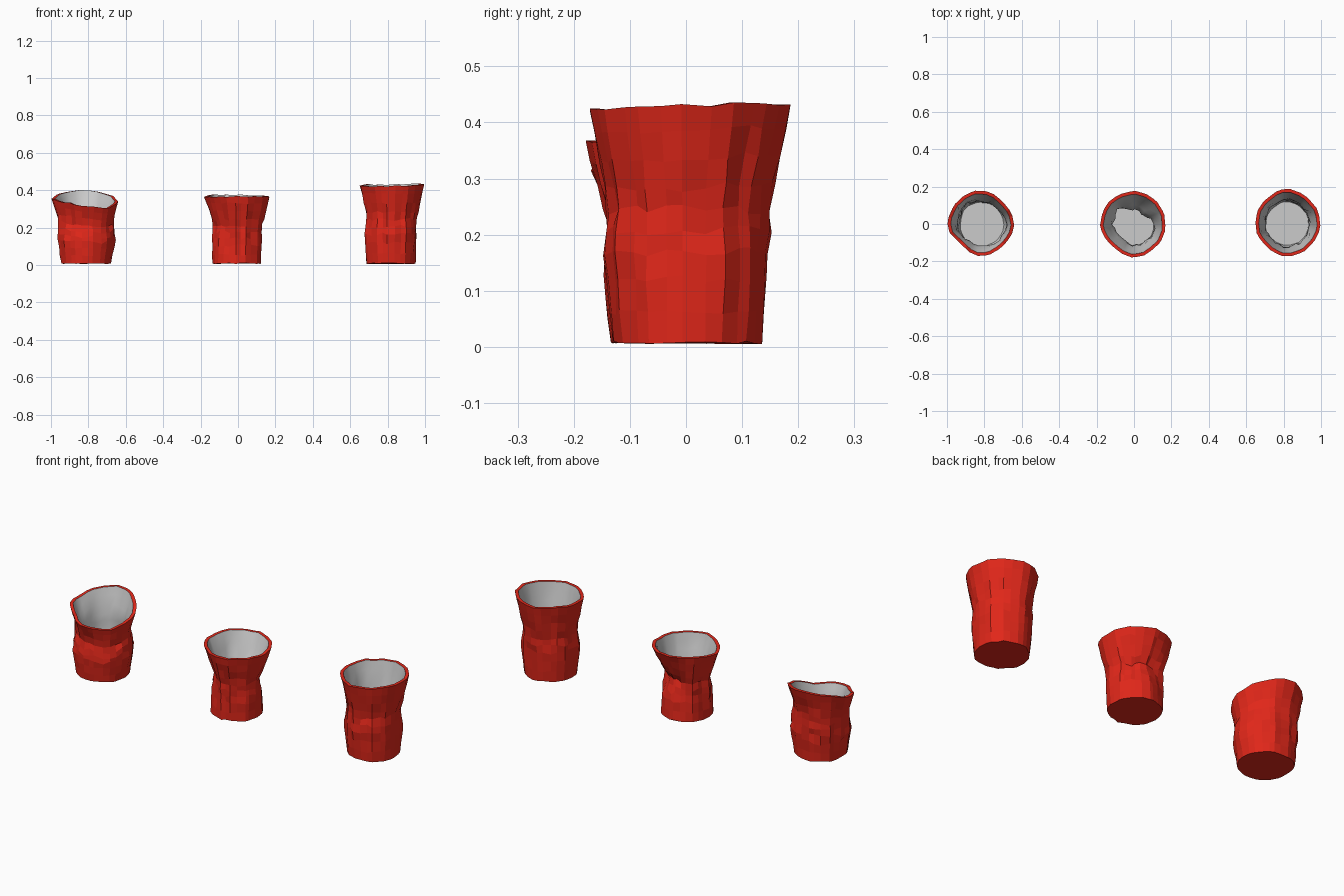
import bpy, bmesh, math, random

if "Cube" in bpy.data.objects:
    bpy.data.objects.remove(bpy.data.objects["Cube"])

SIDES = 26
WALL = 0.017

red = bpy.data.materials.new("red_plastic")
red.diffuse_color = (0.75, 0.02, 0.01, 1)
red.use_nodes = True
red.node_tree.nodes["Principled BSDF"].inputs["Base Color"].default_value = red.diffuse_color


def around(vals, a):
    """Smoothly interpolate evenly spaced values around a circle."""
    n = len(vals)
    t = (a / math.tau * n) % n
    i, f = int(t), t % 1
    f = f * f * (3 - 2 * f)
    return vals[i % n] * (1 - f) + vals[(i + 1) % n] * f


def radius(levels, h, a):
    """Blend the crumpled cross-sections with height."""
    for (h0, r0), (h1, r1) in zip(levels, levels[1:]):
        if h <= h1:
            f = (h - h0) / (h1 - h0)
            return around(r0, a) * (1 - f) + around(r1, a) * f
    return around(levels[-1][1], a)


def skin(bm, rings, flip=False):
    for lo, hi in zip(rings, rings[1:]):
        for i in range(SIDES):
            j = (i + 1) % SIDES
            q = [lo[i], lo[j], hi[j], hi[i]]
            bm.faces.new(q[::-1] if flip else q)


def finish(bm, name, mat=None):
    me = bpy.data.meshes.new(name)
    bm.to_mesh(me)
    bm.free()
    ob = bpy.data.objects.new(name, me)
    bpy.context.collection.objects.link(ob)
    if mat:
        me.materials.append(mat)
    return ob


def cup(name, cx, levels, rim_z, seed):
    rnd = random.Random(seed)
    heights = [0, .13, .27, .38, .47, .56, .66, .78, .9, 1]
    angles = [math.tau * (i + rnd.uniform(-.25, .25)) / SIDES for i in range(SIDES)]
    folds = [rnd.uniform(-.005, .005) for _ in angles]
    outer_pts, inner_pts = [], []
    for h in heights:
        o, n = [], []
        for a, fold in zip(angles, folds):
            mid = math.sin(math.pi * h)
            r = radius(levels, h, a) + fold * (.4 + mid) + rnd.uniform(-.005, .005) * mid
            z = .008 + h * (around(rim_z, a) - .008)
            z += rnd.uniform(-.009, .009) * mid + rnd.uniform(-.003, .003)
            o.append((cx + r * math.cos(a), r * math.sin(a), z))
            ri = r - WALL
            n.append((cx + ri * math.cos(a), ri * math.sin(a), max(z, .03) if h else .03))
        outer_pts.append(o)
        inner_pts.append(n)

    # Faceted red shell with closed base and rim lip
    bm = bmesh.new()
    rings = [[bm.verts.new(p) for p in ring] for ring in outer_pts]
    rings.append([bm.verts.new(p) for p in inner_pts[-1]])
    skin(bm, rings)
    bm.faces.new(rings[0][::-1])
    finish(bm, name + "_shell", red)

    # Grey lining with floor
    bm = bmesh.new()
    rings = [[bm.verts.new(p) for p in ring] for ring in inner_pts]
    skin(bm, rings, flip=True)
    bm.faces.new(rings[0])
    lining = finish(bm, name + "_lining")
    for p in lining.data.polygons:
        p.use_smooth = len(p.vertices) == 4


# Cross-section radii every 45 degrees from +x, keyed by relative height
cup("left_cup", -.82, [
    (0, [.14, .135, .132, .132, .125, .132, .135, .138]),
    (.42, [.16, .15, .14, .142, .145, .148, .15, .152]),
    (.7, [.15, .125, .142, .145, .142, .125, .132, .143]),
    (1, [.178, .166, .18, .172, .178, .15, .172, .166])],
    [.34, .38, .4, .385, .355, .335, .315, .305], 3)

cup("middle_cup", 0, [
    (0, [.122, .125, .13, .135, .135, .135, .13, .128]),
    (.3, [.122, .115, .12, .135, .132, .125, .13, .132]),
    (.56, [.122, .08, .09, .13, .125, .11, .132, .135]),
    (.82, [.155, .14, .145, .16, .155, .145, .162, .155]),
    (1, [.168, .17, .175, .178, .18, .165, .178, .17])],
    [.365, .37, .375, .375, .365, .365, .365, .365], 8)

cup("right_cup", .82, [
    (0, [.132, .13, .136, .132, .135, .132, .13, .132]),
    (.36, [.14, .14, .14, .148, .15, .145, .142, .145]),
    (.6, [.14, .13, .15, .14, .132, .13, .138, .14]),
    (1, [.178, .175, .187, .175, .172, .165, .173, .17])],
    [.43, .435, .43, .43, .425, .423, .422, .425], 14)
